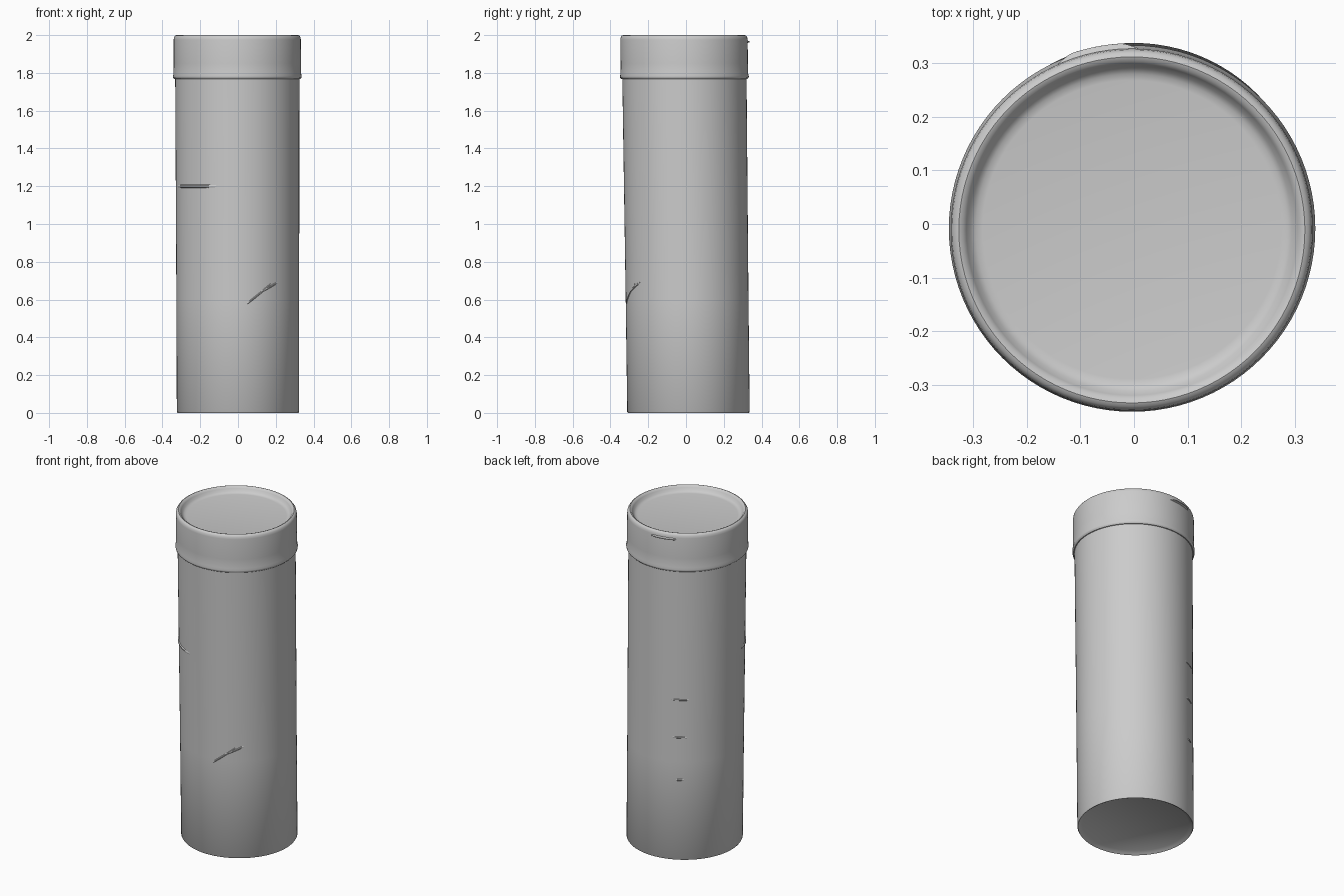
import bpy
import bmesh
import math

cube = bpy.data.objects.get("Cube")
if cube:
    bpy.data.objects.remove(cube, do_unlink=True)

grey = bpy.data.materials.new("plain grey")
grey.use_nodes = True
colour = (0.6, 0.6, 0.6, 1)
grey.diffuse_color = colour
grey.node_tree.nodes["Principled BSDF"].inputs["Base Color"].default_value = colour


def lean(x, y, z):
    """The whole tube tilts a little towards the front."""
    return (x - 0.002 * z, y + 0.013 - 0.012 * z, z)


def finish(name, bm, angle=40):
    bmesh.ops.recalc_face_normals(bm, faces=bm.faces)
    mesh = bpy.data.meshes.new(name)
    bm.to_mesh(mesh)
    bm.free()
    mesh.materials.append(grey)
    obj = bpy.data.objects.new(name, mesh)
    bpy.context.collection.objects.link(obj)
    bpy.ops.object.select_all(action="DESELECT")
    obj.select_set(True)
    bpy.context.view_layer.objects.active = obj
    bpy.ops.object.shade_smooth_by_angle(angle=math.radians(angle))
    return obj


def lathe(name, profile, steps=96):
    """Turn a (radius, z) profile round the axis and cap both ends."""
    bm = bmesh.new()
    rings = []
    for r, z in profile:
        rings.append([bm.verts.new(lean(r * math.cos(a), r * math.sin(a), z))
                      for a in (math.tau * i / steps for i in range(steps))])
    for low, high in zip(rings, rings[1:]):
        for i in range(steps):
            j = (i + 1) % steps
            bm.faces.new((low[i], low[j], high[j], high[i]))
    bm.faces.new(rings[0][::-1])
    bm.faces.new(rings[-1])
    return finish(name, bm)


def crease(name, radius, start, end, z, rise=0.0, height=0.01, depth=0.004, steps=20):
    """A tapering raised ridge along the wall, between two angles in degrees."""
    bm = bmesh.new()
    rows = []
    for i in range(steps + 1):
        t = i / steps
        a = math.radians(start + (end - start) * t)
        swell = min(1, 5 * t + 0.1, 5 * (1 - t) + 0.1)
        zc = z + rise * t
        section = ((-0.004, -height), (depth * swell, -height * 0.3),
                   (depth * swell, height * 0.3), (-0.004, height))
        rows.append([bm.verts.new(lean((radius + d) * math.cos(a),
                                       (radius + d) * math.sin(a), zc + h))
                     for d, h in section])
    for p, q in zip(rows, rows[1:]):
        for k in range(4):
            m = (k + 1) % 4
            bm.faces.new((p[k], p[m], q[m], q[k]))
    bm.faces.new(rows[0])
    bm.faces.new(rows[-1][::-1])
    return finish(name, bm)


# Long tube with a slightly recessed base
lathe("tube_body", [(0.296, 0.016), (0.312, 0.004), (0.320, 0.0), (0.324, 0.006),
                    (0.325, 0.6), (0.327, 1.2), (0.329, 1.8)])

# Cap with a rolled lower edge, rounded rim and sunken top
lathe("lid", [(0.326, 1.768), (0.334, 1.768), (0.340, 1.774), (0.341, 1.782),
              (0.338, 1.795), (0.337, 1.85), (0.337, 1.975), (0.335, 1.988),
              (0.329, 1.997), (0.322, 2.0), (0.314, 1.997), (0.308, 1.988),
              (0.300, 1.974), (0.290, 1.967), (0.278, 1.965)])

# Long split in the wall, and a torn flake on the back of the lid
crease("wall_split", 0.327, 195, 250, 1.2, height=0.012, depth=0.005)
crease("lid_flake", 0.337, 88, 114, 1.965, height=0.008, depth=0.010)

# Faint wrinkles: start angle, end angle, height, rise
wrinkles = [(110, 128, 0.98, 0.0), (112, 126, 0.75, 0.0), (116, 123, 0.49, 0.0),
            (279, 302, 0.58, 0.10), (292, 310, 0.64, 0.05)]
for n, (start, end, z, rise) in enumerate(wrinkles):
    crease(f"wall_wrinkle_{n + 1}", 0.326, start, end, z, rise, 0.009, 0.002)
